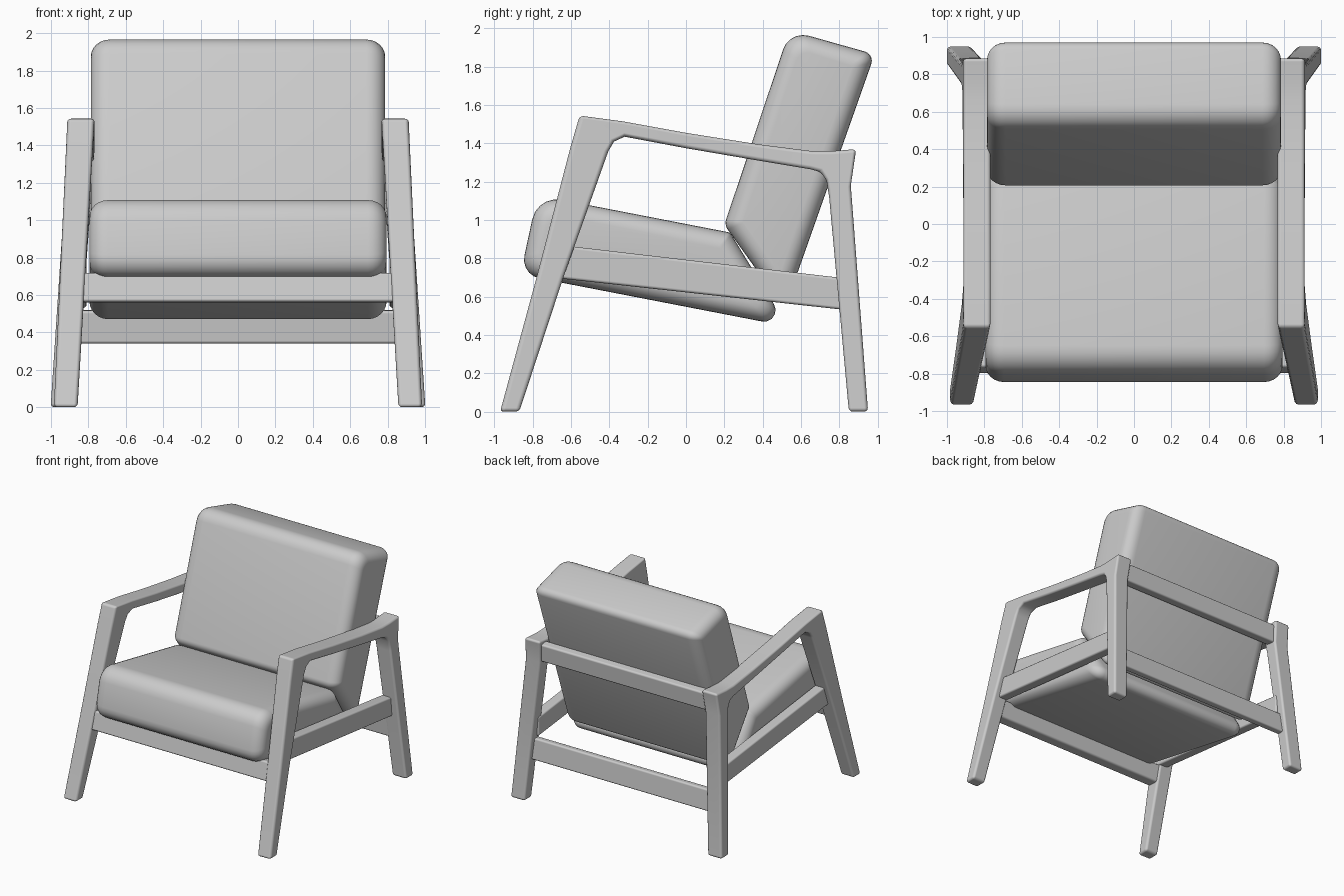
import bpy, bmesh, math
from mathutils import Vector

if "Cube" in bpy.data.objects:
    bpy.data.objects.remove(bpy.data.objects["Cube"])


def make_object(name, verts, faces):
    mesh = bpy.data.meshes.new(name)
    mesh.from_pydata(verts, [], faces)
    bm = bmesh.new()
    bm.from_mesh(mesh)
    bmesh.ops.recalc_face_normals(bm, faces=bm.faces)
    bm.to_mesh(mesh)
    bm.free()
    obj = bpy.data.objects.new(name, mesh)
    bpy.context.collection.objects.link(obj)
    return obj


def finish_wood(obj, width, mirror=False):
    obj.data.shade_smooth()
    b = obj.modifiers.new("Rounded edges", 'BEVEL')
    b.width, b.segments, b.limit_method = width, 3, 'ANGLE'
    b.angle_limit = math.radians(40)
    b.harden_normals = True
    if mirror:
        obj.modifiers.new("Mirror", 'MIRROR')


def loft(name, sections):
    """Join equal-length closed sections into a capped solid."""
    n = len(sections[0])
    verts = [p for s in sections for p in s]
    faces = [list(range(n)), list(range(len(verts) - n, len(verts)))]
    for k in range(len(sections) - 1):
        for i in range(n):
            j = (i + 1) % n
            faces.append([k * n + i, k * n + j, (k + 1) * n + j, (k + 1) * n + i])
    return make_object(name, verts, faces)


def board(name, profile, x0, x1, mirror=False):
    obj = loft(name, [[(x, y, z) for y, z in profile] for x in (x0, x1)])
    finish_wood(obj, 0.015, mirror)


def rounded(corners, radii, inset, seg=5):
    """Clockwise (y, z) polygon, inset and with rounded corners."""
    pts, n = [], len(corners)
    c = [Vector(p) for p in corners]
    for i in range(n):
        a = (c[i - 1] - c[i]).normalized()
        b = (c[(i + 1) % n] - c[i]).normalized()
        half = a.angle(b) / 2
        mid = (a + b).normalized()
        p = c[i] + mid * inset / math.sin(half)
        t = max(radii[i] - inset * 0.6, 0.02) / math.tan(half)
        r = t * math.tan(half)
        centre = p + mid * r / math.sin(half)
        u = (p + a * t) - centre
        v = (p + b * t) - centre
        ang = u.angle(v)
        for k in range(seg + 1):
            f = k / seg
            pts.append(centre + (u * math.sin((1 - f) * ang) + v * math.sin(f * ang)) / math.sin(ang))
    return pts


def cushion(name, corners, radii, half_width, rim=0.10, steps=6):
    rings = []
    for k in range(steps + 1):
        a = k / steps * math.pi / 2
        rings.append((half_width - rim * (1 - math.sin(a)), rim * 0.85 * (1 - math.cos(a))))
    rings = [(-x, d) for x, d in reversed(rings)] + rings
    obj = loft(name, [[(x, p.x, p.y) for p in rounded(corners, radii, d)] for x, d in rings])
    bpy.ops.object.select_all(action='DESELECT')
    obj.select_set(True)
    bpy.context.view_layer.objects.active = obj
    bpy.ops.object.shade_smooth_by_angle(angle=math.radians(40))


# Side frame: front leg, arm and rear leg as one strip of (outer, inner) y-z pairs
pairs = [((-.97, 0), (-.87, 0)), ((-.78, .70), (-.64, .70)), ((-.603, 1.38), (-.405, 1.36)),
         ((-.555, 1.545), (-.375, 1.41)), ((-.33, 1.515), (-.32, 1.435)), ((0, 1.455), (0, 1.375)),
         ((.38, 1.395), (.38, 1.31)), ((.655, 1.36), (.65, 1.265)), ((.76, 1.36), (.705, 1.25)),
         ((.888, 1.37), (.733, 1.205)), ((.86, 1.18), (.747, 1.12)), ((.95, 0), (.85, 0))]


def splay(y, z, outer):
    ref, slope = (1.54, .047 if outer else .059) if y < -.35 else (1.36, .066 if outer else .074)
    return (.912 if outer else .767) + slope * max(0, ref - z)


sections = []
for o, i in pairs:
    sections.append([(splay(*p, side), *p) for p, side in
                     ((o, False), (o, True), (i, True), (i, False))])
finish_wood(loft("side_frame", sections), 0.02, True)

# Rails joining the frames
board("side_rail", [(-.66, .87), (.84, .695), (.84, .53), (-.70, .70)], .81, .90, True)
board("front_rail", [(-.765, .72), (-.655, .70), (-.70, .56), (-.80, .565)], -.85, .85)
board("back_stretcher", [(.805, .515), (.865, .52), (.885, .34), (.82, .34)], -.87, .87)
board("upper_back_rail", [(.79, 1.345), (.86, 1.335), (.845, 1.18), (.755, 1.19)], -.80, .80)

# Cushions
cushion("seat_cushion", [(-.865, .715), (-.775, 1.13), (.23, .935), (.53, .445)],
        [.10, .13, .03, .06], .795)
cushion("back_cushion", [(.515, .535), (.20, .975), (.54, 1.99), (.985, 1.865)],
        [.03, .06, .11, .05], .787)
